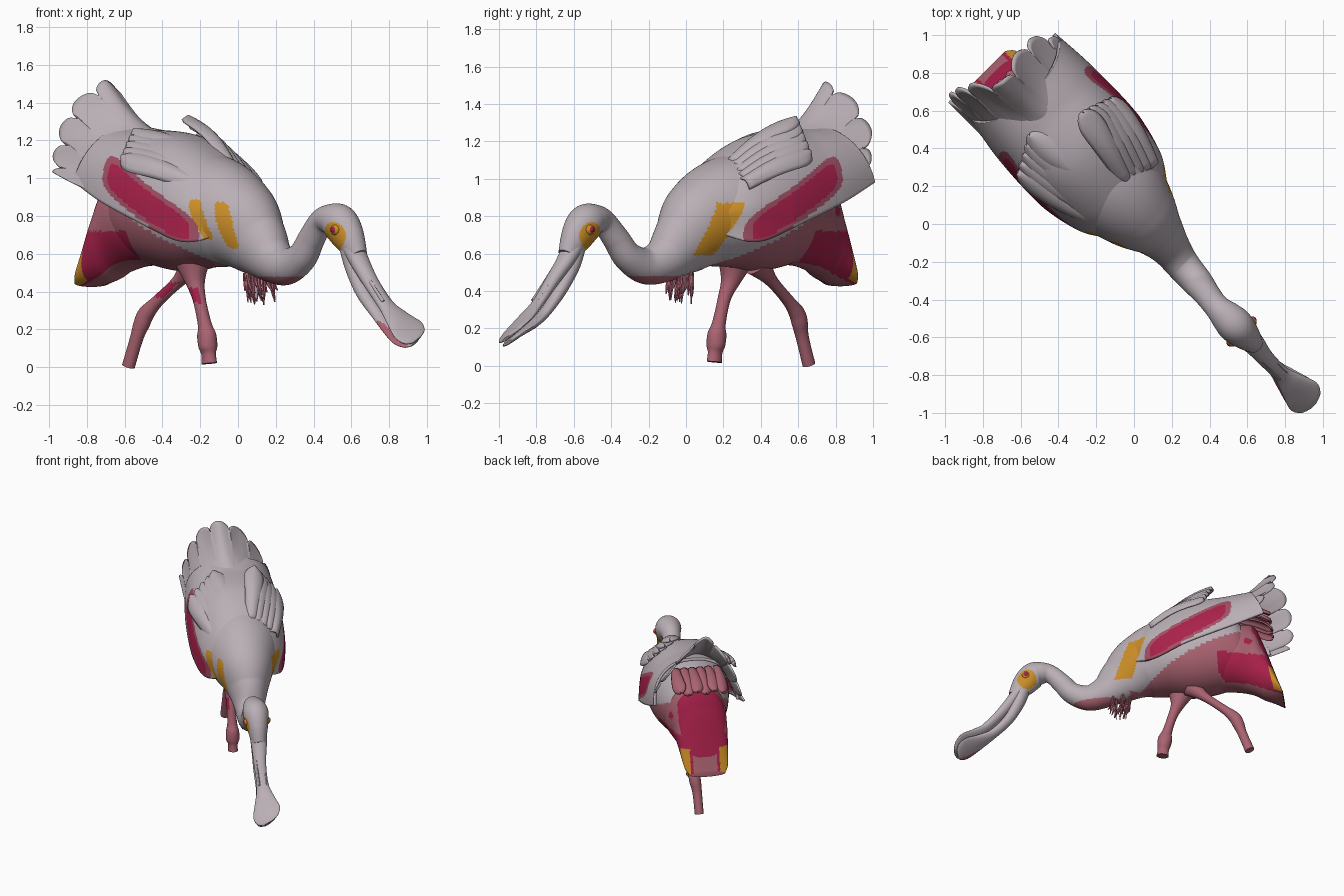
import bpy, bmesh, math, random
from mathutils import Vector, Matrix

random.seed(4)
cube = bpy.data.objects.get("Cube")
if cube:
    bpy.data.objects.remove(cube, do_unlink=True)

# The bird is built along +x (left is +y), then turned to its diagonal heading
TURN = Matrix.Rotation(math.radians(-45), 4, 'Z')
GREY, PINK, CRIMSON, ROSE, ORANGE = range(5)
COLOURS = [("pale_grey", (.49, .43, .465)), ("dusty_pink", (.40, .125, .165)),
           ("crimson", (.40, .015, .07)), ("rose_border", (.36, .08, .13)),
           ("amber", (.60, .27, .02))]
MATS = []
for label, rgb in COLOURS:
    m = bpy.data.materials.new(label)
    m.use_nodes = True
    m.diffuse_color = (*rgb, 1)
    bsdf = m.node_tree.nodes["Principled BSDF"]
    bsdf.inputs["Base Color"].default_value = (*rgb, 1)
    bsdf.inputs["Roughness"].default_value = .7
    MATS.append(m)


def surface(name, rows, colour, closed=False, thick=0):
    """Skin a grid of points; colour is an index or a rule on face centres."""
    bm = bmesh.new()
    vs = [[bm.verts.new(p) for p in row] for row in rows]
    n = len(rows[0])
    for a, b in zip(vs, vs[1:]):
        for j in range(n if closed else n - 1):
            k = (j + 1) % n
            bm.faces.new((a[j], a[k], b[k], b[j]))
    if closed:
        bm.faces.new(vs[0])
        bm.faces.new(vs[-1])
    bmesh.ops.recalc_face_normals(bm, faces=bm.faces)
    for f in bm.faces:
        f.material_index = colour(f.calc_center_median()) if callable(colour) else colour
    bm.transform(TURN)
    mesh = bpy.data.meshes.new(name)
    bm.to_mesh(mesh)
    bm.free()
    for m in MATS:
        mesh.materials.append(m)
    mesh.shade_smooth()
    mesh.set_sharp_from_angle(angle=math.radians(50))
    ob = bpy.data.objects.new(name, mesh)
    bpy.context.collection.objects.link(ob)
    if thick:
        mod = ob.modifiers.new("thickness", 'SOLIDIFY')
        mod.thickness = thick
        mod.offset = 0


def spline(pts, steps):
    """Smooth curve through rows of numbers."""
    out = []
    for i in range(len(pts) - 1):
        p = [pts[max(0, min(len(pts) - 1, i + d))] for d in (-1, 0, 1, 2)]
        for k in range(steps):
            t = k / steps
            out.append([.5 * (2*b + (c-a)*t + (2*a-5*b+4*c-d)*t*t + (3*b-a-3*c+d)*t**3)
                        for a, b, c, d in zip(*p)])
    return out + [list(pts[-1])]


def tube(name, pts, colour, steps=8, sides=32, upright=False, tilt=0):
    """Loft ellipses: each point is x, y, z, half width, half height."""
    line = spline(pts, steps)
    rows = []
    for i, (x, y, z, hw, hh) in enumerate(line):
        a, b = line[max(0, i - 1)], line[min(len(line) - 1, i + 1)]
        d = Vector((1, 0, 0)) if upright else Vector((b[0]-a[0], 0, b[2]-a[2])).normalized()
        up = Vector((-d.z, 0, d.x))
        lean = tilt * i / len(line)
        ring = [2 * math.pi * j / sides for j in range(sides)]
        rows.append([Vector((x, y + hw * math.cos(t), z + lean * hw * math.cos(t)))
                     + up * hh * math.sin(t) for t in ring])
    surface(name, rows, colour, closed=True)


def blade(name, root, tip, half, colour=GREY, bow=.02):
    """Rounded feather facing outward from the body axis."""
    root, tip = Vector(root), Vector(tip)
    mid = (root + tip) / 2
    out = Vector((0, mid.y - .08, mid.z - .75)).normalized()
    side = (tip - root).cross(out).normalized()
    out = side.cross(tip - root).normalized()
    rows = []
    for i in range(19):
        u = 1 - (1 - i / 18) ** 1.6
        w = half * (.6 + .4 * min(1, u * 1.4))
        if u > .78:
            w *= math.sqrt(max(.002, 1 - ((u - .78) / .22) ** 2))
        rows.append([root.lerp(tip, u) + side * w * v / 4
                     + out * bow * (math.sin(math.pi * u) - (v / 4) ** 2) for v in range(-4, 5)])
    surface(name, rows, colour, thick=.012)


# Amber shoulder patches: one broad on the left, two narrow on the right
def shoulder(c):
    if abs(c.y - .06) < .1:
        return False
    if c.y > .06:
        return .59 < c.z < .87 and abs(c.x + .05 - (.86 - c.z) * .42) < .07
    front = ((c.x - .01 - (.87 - c.z) * .22) / .04) ** 4 + ((c.z - .75) / .125) ** 4
    rear = ((c.x + .135 - (.88 - c.z) * .33) / .033) ** 4 + ((c.z - .78) / .105) ** 4
    return min(front, rear) < 1


# Crimson flank patches, with a small spot above the left one
def flank(c):
    edge = -.65 - max(0, .6 - c.z) * 1.0
    spot = c.y > .1 and (c.x + .88) ** 2 + (c.z - .83) ** 2 < .0009
    return spot or (c.x < edge and abs(c.y - .05) > .09 and c.z < .72)


# Body, neck and head in one loft
def body_colour(c):
    if c.x > .6:
        near_eye = ((c.x - .8) / .072) ** 2 + ((c.z - .695) / .072) ** 2 < 1
        return ORANGE if near_eye and abs(c.y) > .04 else GREY
    if shoulder(c):
        return ORANGE
    if flank(c):
        return CRIMSON
    if c.x > .02:
        return PINK if c.z < .48 and c.x < .48 else GREY
    return PINK if c.z < .52 + max(0, -.05 - c.x) * .5 else GREY


tube("body_neck_head", [
    (-.9, .06, .86, .14, .14), (-.78, .07, .84, .24, .26), (-.5, .07, .83, .3, .32),
    (-.25, .07, .82, .285, .3), (-.05, .06, .755, .225, .25), (.1, .06, .65, .15, .18),
    (.22, .05, .565, .11, .122), (.34, .03, .535, .09, .098), (.46, .02, .585, .08, .08),
    (.54, .01, .68, .07, .073), (.62, 0, .765, .068, .068), (.69, 0, .783, .085, .08),
    (.76, 0, .762, .095, .1), (.83, 0, .685, .078, .09), (.9, 0, .59, .05, .05)],
    body_colour, steps=20, sides=96)


# Tail with crimson top and flanks and amber corners
def tail_colour(c):
    off = abs(c.y - .05)
    if c.x < -1.03 - (.62 - c.z) * .22 and off > .11 and c.z < .63:
        return ORANGE
    if c.x < -.9 and off < .175 and c.z > .57 + .12 * (off / .15) ** 4:
        return CRIMSON
    return CRIMSON if flank(c) else PINK


tube("tail", [(-.5, .07, .7, .2, .16), (-.75, .07, .78, .23, .245), (-.9, .06, .775, .205, .275),
              (-.98, .05, .68, .19, .22), (-1.05, .045, .57, .175, .13),
              (-1.1, .04, .49, .16, .06), (-1.13, .035, .445, .13, .02)],
     tail_colour, steps=18, sides=96, upright=True)

# Folded wings: one arched shell, tucked in at the shoulder and cut back over the rump
WING = spline([(.06, .06, .13, .83, .77), (-.06, .07, .235, .985, .69), (-.2, .07, .315, 1.1, .665),
               (-.45, .075, .345, 1.22, .76), (-.75, .085, .34, 1.25, .87),
               (-1.0, .1, .31, 1.27, .98)], 28)


def wing_colour(c):
    if abs(c.y - .08) < .19:
        return GREY
    along = -c.x - .44
    across = abs(c.z - .872 - along * .54)
    if (abs(along) / .285) ** 6 + (across / .072) ** 4 < 1:
        return CRIMSON
    if (abs(along) / .325) ** 6 + (across / .1) ** 4 < 1:
        return ROSE
    return ORANGE if shoulder(c) else GREY


rows = []
for i, (x, y, hw, top, low) in enumerate(WING):
    f = i / len(WING)
    rear, tuck = max(0, f - .75) * 4, .22 * max(0, 1 - 1.8 * f)
    row = []
    for j in range(145):
        a = (j / 72 - 1) * math.pi / 2
        s, c = math.sin(a), max(0, math.cos(a))
        w = abs(s) ** .85 - tuck * (max(0, abs(s) - .9) * 10) ** 2
        row.append((x + rear * (.14 * c - .01), y + hw * math.copysign(w, s),
                    low + (top - low) * c ** .85))
    rows.append(row)
surface("wing_shell", rows, wing_colour, thick=.02)

# Raised rear fan: one scalloped sheet through the root and tip of each feather
FAN = [(-.55, -.235, .9, -1.15, -.235, 1.03), (-.58, -.2, 1.0, -1.18, -.2, 1.12),
       (-.6, -.14, 1.09, -1.17, -.155, 1.27), (-.65, -.06, 1.17, -1.13, -.08, 1.41),
       (-.68, .06, 1.22, -1.03, .03, 1.515), (-.65, .17, 1.2, -1.08, .19, 1.42),
       (-.6, .27, 1.13, -1.08, .32, 1.26), (-.55, .36, 1.0, -1.0, .4, 1.1),
       (-.5, .4, .9, -.96, .41, 1.02)]
rows = []
for k, f in enumerate(spline(FAN, 16)):
    lobe = abs(math.cos(math.pi * k / 16)) ** .35
    root, tip = Vector(f[:3]), Vector(f[3:])
    rows.append([root.lerp(tip, u / 20 * (.84 + .16 * lobe))
                 - Vector((0, 0, .035 * math.sin(math.pi * u / 20))) for u in range(21)])
surface("rear_fan", rows, GREY, thick=.014)

# Loose feathers lying over the back, on the right then on the left
for i in range(5):
    k = i / 4
    blade(f"right_back_feather_{i}", (-.14 - .06 * k, -.14 + .15 * k, .97 + .13 * k),
          (-.62 - .1 * k, -.25 + .19 * k, 1.12 + .14 * k), .075, bow=.035)
    blade(f"left_back_feather_{i}", (-.14 - .05 * k, .31 - .17 * k, .99 + .11 * k),
          (-.55 - .05 * k, .39 - .16 * k, 1.15 + .18 * k), .07, bow=.03)

# Pink coverts below the arch
for i in range(6):
    y = -.1 + .065 * i
    blade(f"tail_covert_{i}", (-.78, y, 1.16), (-1.04, y, 1.07 + .02 * (i % 2)), .048, PINK)

# Bill: flat spoon rolled to one side, with a lower half set just behind
BILL = [(.83, 0, .68, .07, .06), (.9, 0, .575, .058, .045), (1.0, -.01, .455, .045, .036),
        (1.11, -.01, .335, .045, .028), (1.2, -.01, .26, .075, .025),
        (1.28, -.01, .2, .1, .017), (1.33, -.01, .16, .075, .014), (1.35, -.01, .145, .03, .008)]
GAPE = [0, .035, .055, .052, .042, .03, .022, .02]
tube("upper_bill", BILL, GREY, tilt=.55)
tube("lower_bill", [(x - g, y, z - g, w * .9, h) for (x, y, z, w, h), g in zip(BILL, GAPE)],
     lambda c: PINK if c.x > 1.1 and c.y < -.055 else GREY, tilt=.55)

for s in (-1, 1):
    # Bill grooves as thin raised ridges
    tube(f"bill_ridge_{s}", [(x + .012, y + s * w * .6, z + .012, .008, .012)
                             for x, y, z, w, h in BILL[:4]], GREY, sides=8)
    # Eyes with an amber rim
    for part, r, out, col in (("rim", .032, .067, ORANGE), ("eye", .02, .083, CRIMSON)):
        tube(f"{part}_{s}", [(.805 + r * math.sin(t), s * out, .728, r * math.cos(t) + .001,
                              r * math.cos(t) + .001)
                             for t in [math.pi * (k / 8 - .5) for k in range(9)]],
             col, steps=2, sides=16, upright=True)

# Legs with a crimson streak inside the thigh, ending just below the joints
tube("front_leg", [(-.36, .02, .58, .09, .12), (-.33, .01, .46, .055, .055), (-.29, 0, .36, .035, .035),
                   (-.25, 0, .23, .036, .037), (-.235, 0, .17, .048, .053), (-.225, 0, .11, .05, .05),
                   (-.22, 0, .07, .036, .042), (-.215, 0, .02, .036, .046)],
     lambda c: CRIMSON if .34 < c.z < .42 and c.y < -.02 else PINK)
tube("rear_leg", [(-.44, .1, .55, .07, .08), (-.54, .1, .46, .036, .036), (-.68, .085, .355, .032, .032),
                  (-.76, .075, .285, .042, .044), (-.79, .07, .23, .043, .044),
                  (-.82, .06, .15, .035, .035), (-.875, .055, .005, .033, .036)],
     lambda c: CRIMSON if .37 < c.z < .45 and c.y < .072 else PINK)

# Breast plumes
for i in range(26):
    x, y = random.uniform(.02, .16), random.uniform(0, .12)
    d, e = random.uniform(-.02, .05), random.uniform(.33, .41)
    tube(f"breast_plume_{i}", [(x, y, .5, .008, .008), (x + d * .3, y, .44, .011, .009),
                               (x + d, y + d * .2, e, .003, .003)], PINK, steps=4, sides=6)
